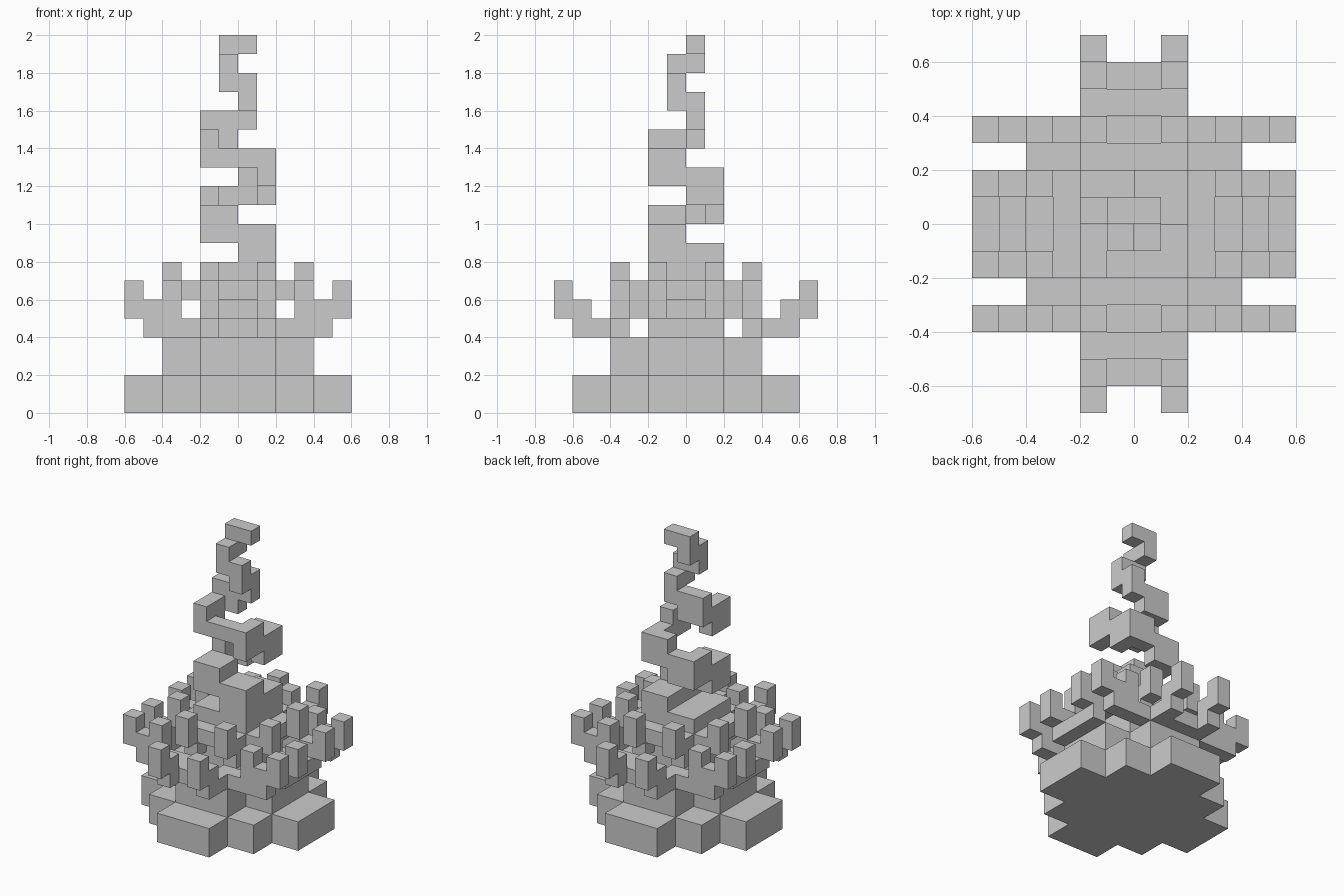
import bpy, bmesh
from mathutils import Vector

if "Cube" in bpy.data.objects:
    bpy.data.objects.remove(bpy.data.objects["Cube"])

U = 0.1  # size of one cell


def box(x0, x1, y0, y1, z0, z1):
    """Set of unit cells filling the given range (in tenths)."""
    return {(x, y, z) for x in range(x0, x1) for y in range(y0, y1)
            for z in range(z0, z1)}


def mirrored(cells):
    """Repeat cells across the x and y planes."""
    out = set()
    for x, y, z in cells:
        for mx in (x, -1 - x):
            for my in (y, -1 - y):
                out.add((mx, my, z))
    return out


def build(name, cells):
    """Make one blocky object, keeping only the outer skin of the cells."""
    bm = bmesh.new()
    for c in cells:
        for axis in range(3):
            for side in (0, 1):
                n = list(c)
                n[axis] += 1 if side else -1
                if tuple(n) in cells:
                    continue
                b, d = (axis + 1) % 3, (axis + 2) % 3
                loop = [(0, 0), (1, 0), (1, 1), (0, 1)]
                if not side:
                    loop.reverse()
                verts = []
                for u, v in loop:
                    p = Vector(c)
                    p[axis] += side
                    p[b] += u
                    p[d] += v
                    verts.append(bm.verts.new(p * U))
                bm.faces.new(verts)
    bmesh.ops.remove_doubles(bm, verts=bm.verts, dist=0.001)
    bmesh.ops.dissolve_limit(bm, angle_limit=0.01, verts=bm.verts, edges=bm.edges)
    me = bpy.data.meshes.new(name)
    bm.to_mesh(me)
    bm.free()
    ob = bpy.data.objects.new(name, me)
    bpy.context.collection.objects.link(ob)
    return ob


# Stepped base tiers and core
build("base_tier", box(-6, 6, -2, 2, 0, 2) | box(-4, 4, -4, 4, 0, 2)
      | box(-2, 2, -6, 6, 0, 2))
build("middle_tier", box(-4, 4, -2, 2, 2, 4) | box(-2, 2, -4, 4, 2, 4))
build("core", box(-2, 2, -2, 2, 4, 8))

# Outer crown, front and back: a bar with two stepped prongs
build("front_back_crown", mirrored(
    box(0, 2, 4, 5, 4, 5) | box(1, 2, 5, 6, 4, 6) | box(1, 2, 6, 7, 5, 7)))

# Outer crown, left and right
build("side_crown", mirrored(
    box(4, 5, 0, 2, 4, 5) | box(4, 5, 1, 2, 5, 6) | box(5, 6, 1, 2, 5, 7)))

# Corner branches: forked arms
build("corner_branches", mirrored(
    box(1, 5, 3, 4, 4, 5) | box(3, 4, 3, 4, 5, 7) | box(4, 5, 3, 4, 5, 6)
    | box(5, 6, 3, 4, 5, 7)))

# Inner crown: short brackets around the core
build("inner_crown", mirrored(
    box(2, 3, 0, 2, 6, 7) | box(3, 4, 1, 2, 6, 8)
    | box(0, 2, 2, 3, 6, 7) | box(1, 2, 2, 3, 5, 6) | box(1, 2, 3, 4, 6, 8)))

# Rising spiral: thick start, thin ring, then a narrow tip
spiral = box(0, 2, 0, 2, 8, 9) | box(0, 2, -2, 0, 8, 10) | box(-2, 0, -2, 0, 9, 11)
spiral |= box(-2, -1, 0, 2, 10, 12) | box(-1, 0, 1, 2, 10, 12)
spiral |= box(0, 1, 1, 2, 11, 13) | box(1, 2, 0, 2, 11, 13)
spiral |= box(1, 2, -2, 0, 12, 14) | box(-2, 1, -2, -1, 13, 14)
spiral |= box(-2, -1, -2, -1, 14, 15) | box(-2, -1, -1, 0, 13, 15)
spiral |= box(-2, -1, 0, 1, 14, 16) | box(-1, 0, 0, 1, 14, 16)
spiral |= box(0, 1, 0, 1, 15, 17) | box(0, 1, -1, 0, 16, 18)
spiral |= box(-1, 0, -1, 0, 17, 19) | box(-1, 0, 0, 1, 18, 20)
spiral |= box(0, 1, 0, 1, 19, 20)
build("spiral", spiral)
